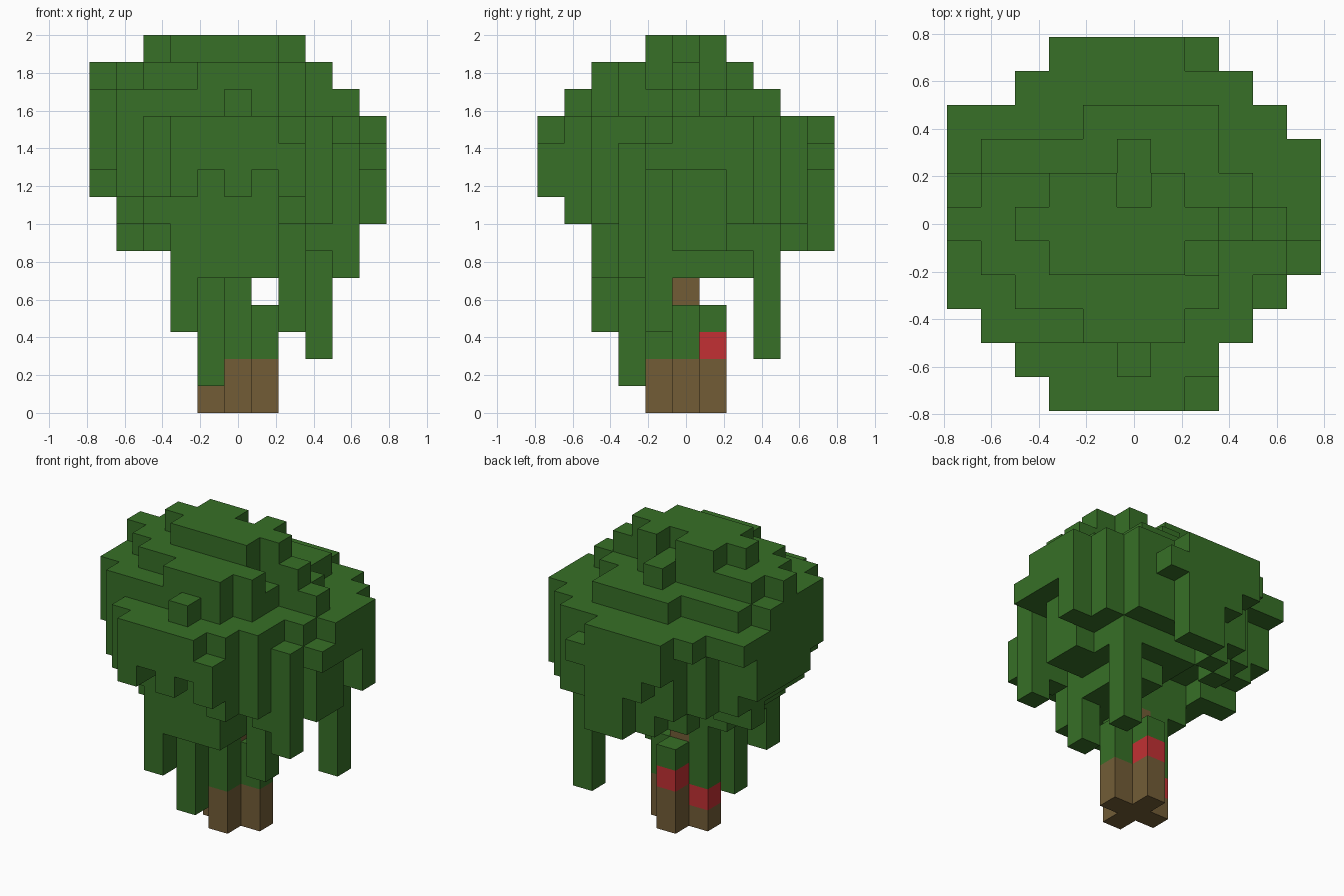
import bpy
import bmesh
from math import hypot, radians
from mathutils import Vector

cube = bpy.data.objects.get("Cube")
if cube:
    bpy.data.objects.remove(cube, do_unlink=True)

UNIT = 1 / 7  # edge of one block


def material(name, rgb):
    mat = bpy.data.materials.new(name)
    mat.use_nodes = True
    colour = (*rgb, 1)
    mat.diffuse_color = colour
    mat.node_tree.nodes["Principled BSDF"].inputs["Base Color"].default_value = colour
    return mat


leaf_green = material("leaf green", (0.038, 0.16, 0.02))
bark_brown = material("bark brown", (0.17, 0.108, 0.037))
band_red = material("band red", (0.54, 0.03, 0.033))


def column(x, y, low, high):
    return {(x, y, z) for z in range(low, high)}


# Crown footprint: x range for each row, from front to back
rows = [(-2, 2), (-3, 2), (-4, 3), (-5, 4), (-5, 5), (-5, 5),
        (-5, 5), (-5, 5), (-5, 4), (-3, 3), (-2, 2)]
footprint = [(x, j - 5) for j, (a, b) in enumerate(rows) for x in range(a, b + 1)]
top = {cell: 11 for cell in footprint}

# Stepped tiers on the crown: height, then x and y ranges of each patch
tiers = {
    12: [(-5, 2, -2, 1), (-4, 2, 2, 2), (-1, 2, 3, 3), (-4, 1, -3, -3),
         (0, 0, -4, -4), (3, 4, 0, 0), (3, 3, 1, 1)],
    13: [(-4, -3, -1, 1), (-5, -4, 0, 0), (-3, 2, -2, -2), (-1, 1, -3, -3),
         (0, 0, 1, 2), (3, 3, 0, 0)],
    14: [(-2, -1, 1, 1), (1, 1, 1, 1), (-3, 2, 0, 0), (-2, 1, -1, -1)],
}
for height, patches in tiers.items():
    for x0, x1, y0, y1 in patches:
        for x in range(x0, x1 + 1):
            for y in range(y0, y1 + 1):
                top[x, y] = height
for cell in [(4, -2), (5, -1), (2, 5), (2, -5)]:
    top[cell] = 10


# Underside: a bowl shape, with hanging vines and notches on top of it
def bowl(x, y):
    r = hypot(x, y)
    hollow = 7 if x < 0 < y else 5  # the back left is hollowed out
    return max(hollow, 5 + (r >= 2.9) + (r >= 3.9) + (r >= 4.9))


bottom = {cell: bowl(*cell) for cell in footprint}
hanging = {
    1: [(-1, -2)],
    2: [(3, 3), (0, -1), (-1, 0)],
    3: [(-2, -3), (2, -1)],
    5: [(-1, -3), (0, -3), (1, -3), (4, -2)],
    6: [(0, 5), (1, 5), (-4, 1), (4, 0), (4, 1), (0, 1), (0, 2), (1, 3),
        (-1, 4), (-2, 3), (-3, 1)],
    7: [(5, 2), (4, 3), (3, 4), (2, -3), (2, -2)],
    8: [(-2, -4)],
    9: [(-1, -5), (1, -5), (-1, -4), (0, -4), (1, -4), (5, -1), (5, 0), (5, 1),
        (4, -1), (3, -1), (-5, -2), (-2, 5), (2, 5)],
    10: [(-5, 3), (-4, 3), (-3, 4)],
}
for height, cells in hanging.items():
    for cell in cells:
        bottom[cell] = height

# Trunk, red bands and leaves as sets of blocks
trunk = column(0, 0, 0, 5) | column(-1, 0, 0, 1)
for x, y in [(1, 0), (0, 1), (0, -1)]:
    trunk |= column(x, y, 0, 2)
bands = {(0, 1, 2), (-1, 0, 1)}
leaves = column(1, 0, 2, 4) | column(0, 1, 3, 4)
for x, y in footprint:
    leaves |= column(x, y, bottom[x, y], top[x, y])
leaves -= trunk | bands
solid = trunk | bands | leaves

AXES = [Vector(v) for v in ((1, 0, 0), (0, 1, 0), (0, 0, 1))]


def block_object(name, cells, mat):
    """Skin a set of blocks, keeping only the exposed faces."""
    bm = bmesh.new()
    for cell in sorted(cells):
        centre = Vector(cell) + AXES[2] / 2
        for i in range(3):
            for side in (-1, 1):
                n = AXES[i] * side
                if tuple(int(c) for c in Vector(cell) + n) in solid:
                    continue
                u = AXES[(i + 1) % 3] / 2
                v = AXES[(i + 2) % 3] / 2 * side
                mid = centre + n / 2
                corners = (mid - u - v, mid + u - v, mid + u + v, mid - u + v)
                bm.faces.new([bm.verts.new(c * UNIT) for c in corners])
    bmesh.ops.remove_doubles(bm, verts=bm.verts, dist=UNIT / 100)
    bmesh.ops.dissolve_limit(bm, angle_limit=radians(1), verts=bm.verts, edges=bm.edges)
    mesh = bpy.data.meshes.new(name)
    bm.to_mesh(mesh)
    bm.free()
    mesh.materials.append(mat)
    bpy.context.collection.objects.link(bpy.data.objects.new(name, mesh))


block_object("leaf_crown", leaves, leaf_green)
block_object("trunk", trunk, bark_brown)
block_object("trunk_bands", bands, band_red)
